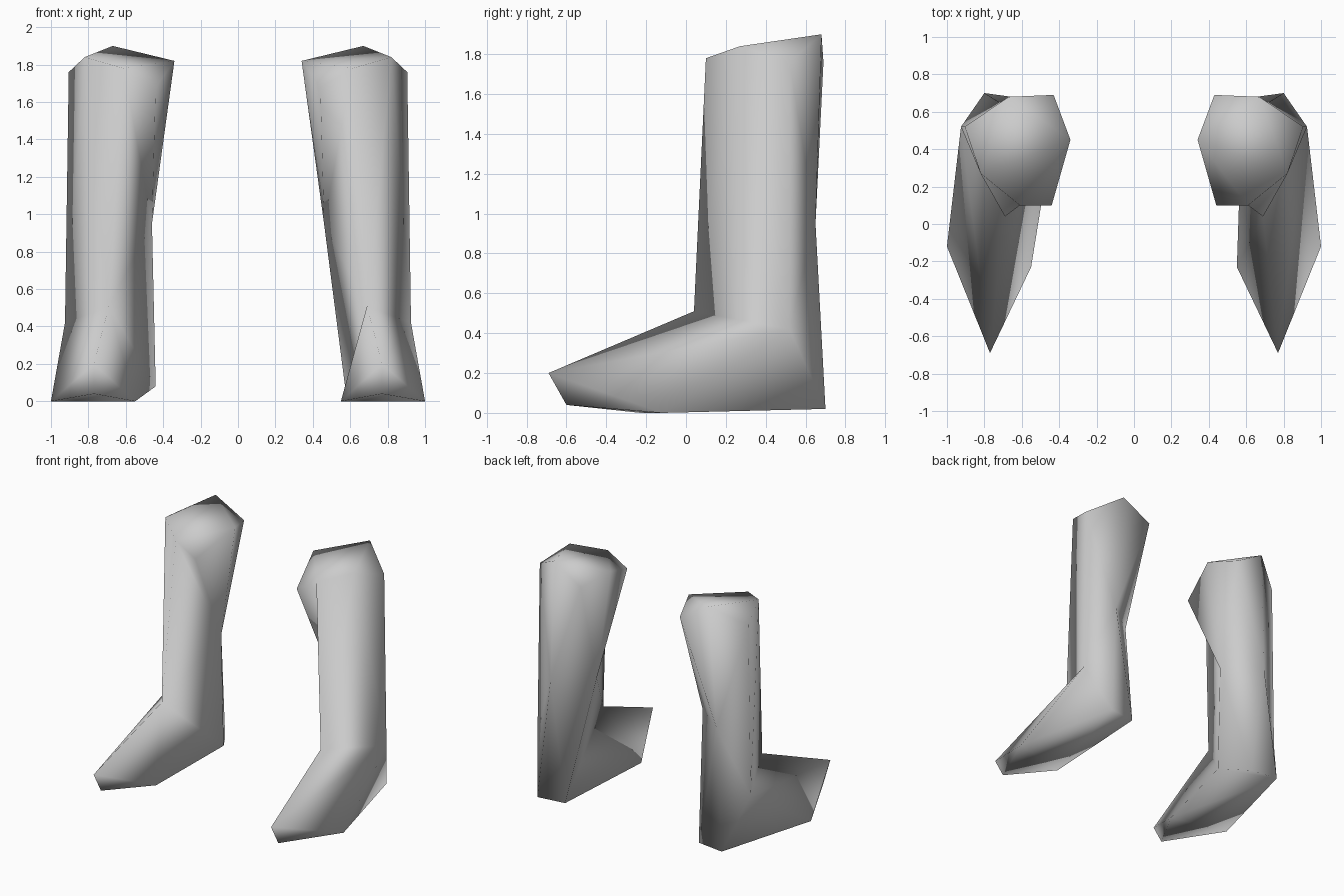
import bpy, bmesh

cube = bpy.data.objects.get("Cube")
if cube:
    bpy.data.objects.remove(cube, do_unlink=True)

# One plain grey for both boots
grey = bpy.data.materials.new("plain_grey")
grey.use_nodes = True
colour = (0.6, 0.6, 0.6, 1)
grey.diffuse_color = colour
grey.node_tree.nodes["Principled BSDF"].inputs["Base Color"].default_value = colour

# Corners of the left boot
corners = {
    # cuff
    "peak": (.67, .68, 1.9), "rim_back": (.43, .69, 1.76), "rim_inner": (.34, .45, 1.82),
    "rim_low": (.44, .1, 1.68), "rim_front": (.61, .1, 1.78), "rim_side": (.82, .27, 1.84),
    "rim_outer": (.905, .52, 1.76),
    # shin and ankle
    "calf": (.72, .65, .95), "knee": (.46, .45, .95),
    "instep": (.69, .04, .51), "ankle": (.925, .52, .42),
    # foot
    "heel_outer": (.8, .7, .02), "heel_inner": (.58, .67, .02), "arch": (.44, .45, .08),
    "ball_inner": (.55, -.23, 0), "ball_outer": (1, -.12, 0),
    "toe": (.77, -.69, .2), "toe_sole": (.77, -.6, .04),
}

cuff_faces = ["peak rim_back rim_inner", "peak rim_inner rim_side", "peak rim_side rim_outer",
              "rim_inner rim_front rim_side", "rim_inner rim_low rim_front"]
leg_faces = ["rim_back knee rim_inner", "rim_inner knee rim_low", "rim_low knee rim_front",
             "rim_front knee instep", "rim_front instep rim_side", "rim_side instep ankle",
             "rim_side ankle rim_outer", "rim_outer ankle calf", "rim_outer calf peak",
             "peak calf rim_back", "rim_back calf knee", "calf heel_inner knee",
             "calf heel_outer heel_inner", "calf ankle heel_outer"]
foot_faces = ["instep toe ankle", "toe ball_outer ankle", "ankle ball_outer heel_outer",
              "instep ball_inner toe", "toe ball_inner toe_sole", "toe toe_sole ball_outer",
              "toe_sole ball_inner ball_outer"]
# Only the right boot bulges inward at the arch
flat_inside = ["knee heel_inner instep", "instep heel_inner ball_inner",
               "ball_inner heel_inner heel_outer", "ball_inner heel_outer ball_outer"]
bulged_inside = ["knee arch instep", "instep arch ball_inner", "knee heel_inner arch",
                 "arch heel_inner heel_outer", "arch heel_outer ball_inner",
                 "ball_inner heel_outer ball_outer"]


def build_boot(name, side, inside):
    bm = bmesh.new()
    verts = {}
    for face in cuff_faces + leg_faces + foot_faces + inside:
        for key in face.split():
            if key not in verts:
                x, y, z = corners[key]
                verts[key] = bm.verts.new((side * x, y, z))
        bm.faces.new([verts[key] for key in face.split()]).smooth = True
    bmesh.ops.recalc_face_normals(bm, faces=bm.faces)
    mesh = bpy.data.meshes.new(name)
    bm.to_mesh(mesh)
    bm.free()
    mesh.materials.append(grey)
    boot = bpy.data.objects.new(name, mesh)
    bpy.context.scene.collection.objects.link(boot)


build_boot("left_boot", 1, flat_inside)
build_boot("right_boot", -1, bulged_inside)
